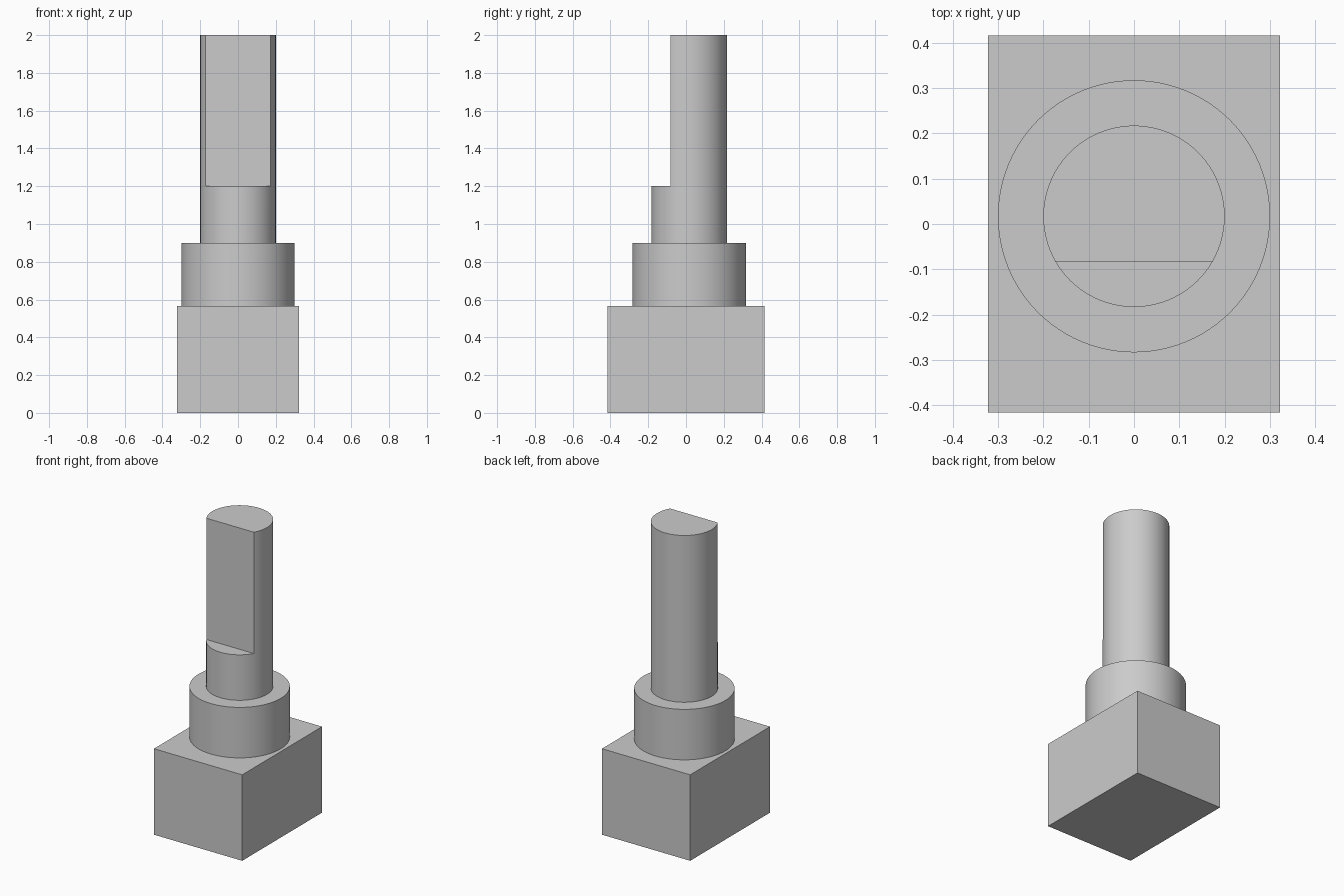
import bpy
from math import radians

default_cube = bpy.data.objects.get("Cube")
if default_cube:
    bpy.data.objects.remove(default_cube, do_unlink=True)

GREY = (0.6, 0.6, 0.6, 1)
AXIS_Y = 0.017      # shaft axis sits slightly behind the block centre
BLOCK_TOP, COLLAR_TOP, STEP, TOP = 0.567, 0.9, 1.2, 2.0

grey = bpy.data.materials.new("plain_grey")
grey.use_nodes = True
grey.diffuse_color = GREY
grey.node_tree.nodes["Principled BSDF"].inputs["Base Color"].default_value = GREY


def finish(obj, name):
    obj.name = obj.data.name = name
    obj.data.materials.clear()
    obj.data.materials.append(grey)
    return obj


def box(name, x, y, z):
    """Box from (min, max) pairs on each axis."""
    centre = [(lo + hi) / 2 for lo, hi in (x, y, z)]
    bpy.ops.mesh.primitive_cube_add(size=1, location=centre)
    obj = bpy.context.object
    obj.scale = [hi - lo for lo, hi in (x, y, z)]
    bpy.ops.object.transform_apply(location=True, rotation=False, scale=True)
    return finish(obj, name)


def cylinder(name, radius, bottom, top):
    bpy.ops.mesh.primitive_cylinder_add(
        vertices=96, radius=radius, depth=top - bottom,
        location=(0, AXIS_Y, (bottom + top) / 2))
    return finish(bpy.context.object, name)


def select(obj):
    bpy.ops.object.select_all(action='DESELECT')
    obj.select_set(True)
    bpy.context.view_layer.objects.active = obj


# Block and collar
box("base_block", (-0.322, 0.322), (-0.416, 0.416), (0, BLOCK_TOP))
collar = cylinder("collar", 0.3, BLOCK_TOP, COLLAR_TOP)

# Shaft with a flat milled into the front of its upper part
shaft = cylinder("d_shaft", 0.2, COLLAR_TOP, TOP)
cutter = box("flat_cutter", (-0.5, 0.5), (-0.5, -0.083), (STEP, TOP + 0.2))
cutter.hide_render = True
cut = shaft.modifiers.new("front_flat", 'BOOLEAN')
cut.operation = 'DIFFERENCE'
cut.solver = 'EXACT'
cut.object = cutter
select(shaft)
bpy.ops.object.modifier_apply(modifier=cut.name)
bpy.data.objects.remove(cutter, do_unlink=True)

# Smooth round sides, crisp rims
for part in (collar, shaft):
    select(part)
    bpy.ops.object.shade_smooth_by_angle(angle=radians(30))
